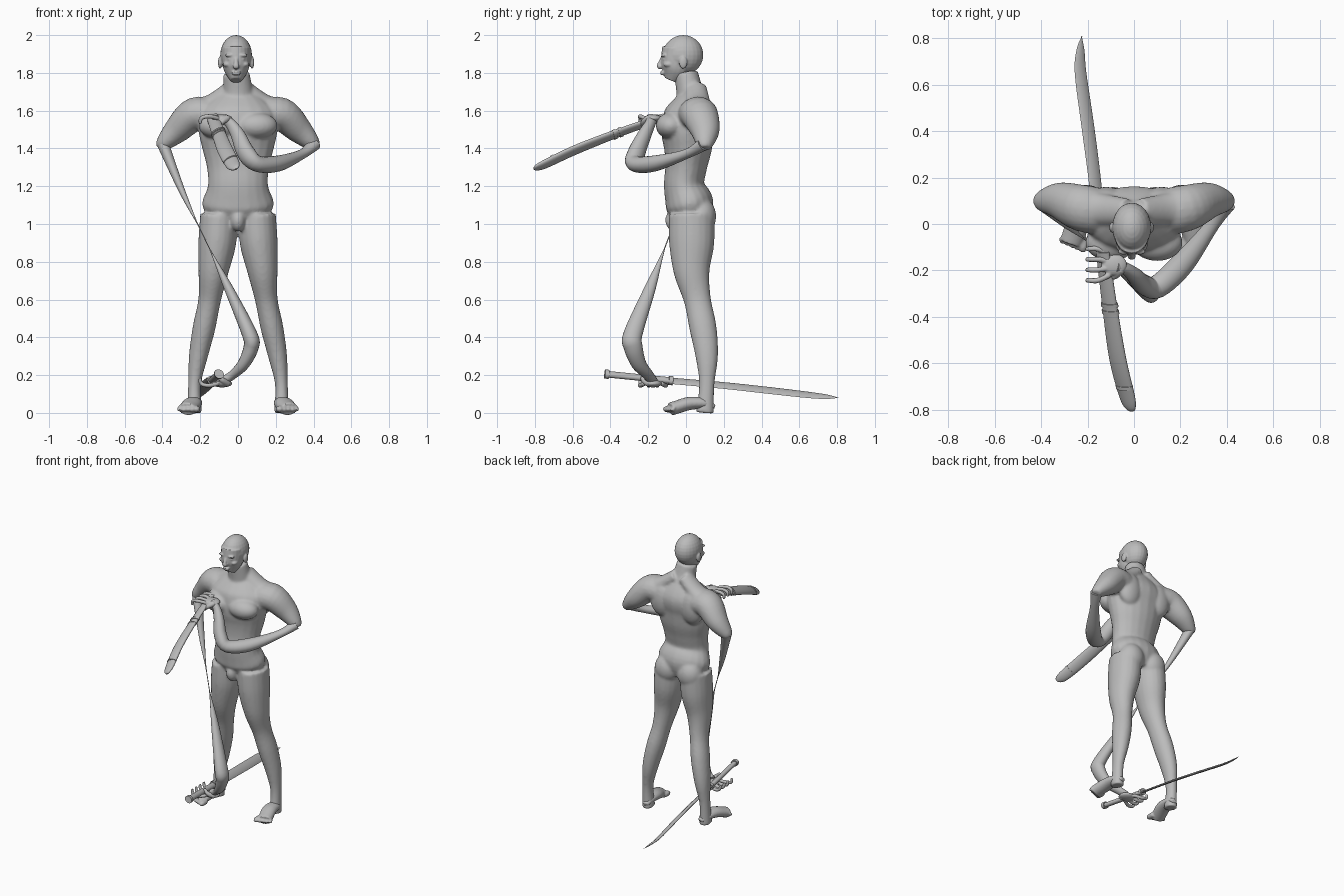
import bpy, bmesh
from math import cos, sin, tau
from mathutils import Vector, Matrix

cube = bpy.data.objects.get("Cube")
if cube:
    bpy.data.objects.remove(cube)

GREY = (.5, .5, .5, 1)
ACROSS, FORWARD = (1, 0, 0), (0, 1, 0)

grey = bpy.data.materials.new("plain_grey")
grey.use_nodes = True
grey.diffuse_color = GREY
grey.node_tree.nodes["Principled BSDF"].inputs["Base Color"].default_value = GREY


def spline(before, start, end, after, t):
    """Cubic from start to end whose slopes follow the neighbouring values."""
    leave, arrive, gap = (end - before) / 2, (after - start) / 2, end - start
    bend = 3 * gap - 2 * leave - arrive
    twist = leave + arrive - 2 * gap
    return start + t * (leave + t * (bend + t * twist))


def tube(bm, points, widths, flat=1, side=ACROSS, sides=20, steps=5):
    """Closed smooth tube; widths run along side, and flat scales the other radius."""
    sections = [(*point, width) for point, width in zip(points, widths)]
    rows, last = [], len(sections) - 1
    for i in range(last):
        group = [sections[min(max(i + k, 0), last)] for k in (-1, 0, 1, 2)]
        for step in range(steps):
            rows.append([spline(*values, step / steps) for values in zip(*group)])
    rows.append(sections[-1])
    centres = [Vector(row[:3]) for row in rows]
    rings = []
    for i, centre in enumerate(centres):
        ahead = centres[min(i + 1, len(centres) - 1)]
        behind = centres[max(i - 1, 0)]
        along = (ahead - behind).normalized()
        u = Vector(side)
        u = (u - along * u.dot(along)).normalized()
        v = along.cross(u) * flat
        radius = max(rows[i][3], .003)
        angles = [tau * k / sides for k in range(sides)]
        rings.append([bm.verts.new(centre + radius * (u * cos(a) + v * sin(a))) for a in angles])
    for lower, upper in zip(rings, rings[1:]):
        for k in range(sides):
            n = (k + 1) % sides
            bm.faces.new((lower[k], lower[n], upper[n], upper[k]))
    bm.faces.new(reversed(rings[0]))
    bm.faces.new(rings[-1])


def blob(bm, centre, radii):
    bmesh.ops.create_uvsphere(bm, u_segments=24, v_segments=14, radius=1,
                              matrix=Matrix.Translation(centre) @ Matrix.Diagonal((*radii, 1)))


def finish(bm, name, voxel=0, relax=3):
    """Turn the mesh into an object, fusing its pieces when a voxel size is given."""
    bmesh.ops.recalc_face_normals(bm, faces=bm.faces)
    mesh = bpy.data.meshes.new(name)
    bm.to_mesh(mesh)
    bm.free()
    mesh.materials.append(grey)
    obj = bpy.data.objects.new(name, mesh)
    bpy.context.collection.objects.link(obj)
    bpy.ops.object.select_all(action='DESELECT')
    obj.select_set(True)
    bpy.context.view_layer.objects.active = obj
    bpy.ops.object.shade_smooth_by_angle(angle=.8)
    if voxel:
        fuse = obj.modifiers.new("fuse", 'REMESH')
        fuse.mode = 'VOXEL'
        fuse.voxel_size = voxel
        fuse.use_smooth_shade = True
        soften = obj.modifiers.new("soften", 'SMOOTH')
        soften.factor = .5
        soften.iterations = relax


# Trunk and neck
bm = bmesh.new()
lean = (.03, .02, -.01, 0, .01, .01, .03, .04)
girth = (.13, .19, .16, .165, .19, .21, .2, .09)
tube(bm, [(0, y, 1 + i / 10) for i, y in enumerate(lean)], girth, .67)
tube(bm, [(0, .04, 1.6), (0, .02, 1.7), (-.01, 0, 1.8)], (.1, .08, .07), .9)
blob(bm, (0, -.06, 1.02), (.04, .05, .06))

# Legs, muscles and upper arms on both sides, fused with the trunk
for s in (-1, 1):
    leg_x = (.1, .11, .13, .15, .18, .21, .23, .23)
    leg_y = (.03, .03, .03, .06, .09, .11, .11, .1)
    leg = [(s * x, y, 1.05 * (1 - i / 7)) for i, (x, y) in enumerate(zip(leg_x, leg_y))]
    tube(bm, leg, (.1, .1, .08, .06, .06, .05, .034, .04), 1.2)
    blob(bm, (s * .09, .08, 1.04), (.09, .08, .1))    # buttock
    blob(bm, (s * .1, -.08, 1.52), (.11, .08, .07))   # chest muscle
    blob(bm, (s * .12, .1, 1.54), (.09, .06, .12))    # shoulder blade
    tube(bm, [(s * .03, .05, 1.72), (s * .13, .06, 1.64), (s * .22, .07, 1.6)],
         (.06, .07, .08), .75, FORWARD)
    tube(bm, [(s * .13, .05, 1.57), (s * .23, .07, 1.58), (s * .32, .1, 1.5),
              (s * .39, .1, 1.43), (s * .41, .1, 1.4)],
         (.1, .1, .08, .05, .03), .9, FORWARD)
finish(bm, "body", .009, 6)

# Feet with splayed toes
for s, label in ((1, "left"), (-1, "right")):
    bm = bmesh.new()
    tube(bm, [(s * .22, .15, .03), (s * .23, .1, .05), (s * .24, .02, .05),
              (s * .26, -.05, .03), (s * .27, -.08, .02)],
         (.02, .04, .05, .05, .05), .7)
    for toe in range(5):
        x, tip, size = .22 + toe / 44, toe / 110 - .12, .02 - toe / 600
        tube(bm, [(s * x, -.06, .02), (s * x, tip + .02, .02), (s * x, tip, .015)],
             (size, size, size / 2), .9)
    finish(bm, label + "_foot", .006)

# Head with jaw, nose, lips, brows, cheeks and ears
bm = bmesh.new()
mid = -.01
blob(bm, (mid, -.015, 1.895), (.084, .107, .105))
tube(bm, [(mid, -.04, 1.93), (mid, -.05, 1.86), (mid, -.06, 1.81), (mid, -.08, 1.76)],
     (.075, .073, .063, .03), 1.15)
tube(bm, [(mid, -.12, 1.89), (mid, -.14, 1.85), (mid, -.14, 1.835), (mid, -.13, 1.825)],
     (.01, .012, .018, .012), .8)
for z in (1.805, 1.794):
    blob(bm, (mid, -.125, z), (.026, .012, .006))
for s in (-1, 1):
    blob(bm, (mid + s * .033, -.118, 1.893), (.028, .014, .009))
    blob(bm, (mid + s * .032, -.113, 1.873), (.014, .012, .008))
    blob(bm, (mid + s * .047, -.09, 1.845), (.022, .03, .016))
    blob(bm, (mid + s * .085, -.015, 1.855), (.011, .022, .033))
finish(bm, "head", .005, 2)

# Right forearm, drawn out to a thread between elbow and wrist
bm = bmesh.new()
tube(bm, [(-.4, .1, 1.43), (-.29, 0, 1.16), (-.175, -.095, .92), (-.05, -.19, .66),
          (.06, -.28, .42), (.07, -.28, .35), (.03, -.25, .26), (-.03, -.2, .2), (-.08, -.18, .17)],
     (.04, .02, 0, .03, .05, .05, .04, .03, .03), .8, FORWARD)
finish(bm, "right_forearm")

# Left forearm, crossing the chest and rising to the hand
bm = bmesh.new()
tube(bm, [(.4, .09, 1.42), (.34, 0, 1.37), (.21, -.17, 1.32), (.1, -.27, 1.32),
          (.04, -.26, 1.38), (0, -.22, 1.47), (-.04, -.19, 1.53), (-.08, -.18, 1.56)],
     (.04, .03, .05, .05, .05, .04, .03, .03), .85, (.75, -.65, 0))
finish(bm, "left_forearm")


def hand(name, palm, up):
    """Gripping hand; up is +1 with the palm over the grip, -1 with it below."""
    bm = bmesh.new()
    palm = Vector(palm)
    blob(bm, palm, (.055, .047, .02))

    def digit(offsets, widths):
        tube(bm, [palm + Vector((x, y, z * up)) for x, y, z in offsets],
             widths, side=FORWARD, sides=10)

    for finger in range(4):
        root = (finger - 1.5) * .03
        fan = root * 1.5
        digit([(-.02, root, 0), (-.07, fan, .01), (-.11, fan, 0), (-.115, fan, -.03)],
              (.012, .012, .011, .009))
    digit([(.03, -.02, 0), (0, -.05, -.02), (-.03, -.05, -.05)], (.02, .015, .01))
    finish(bm, name, .005, 2)


hand("left_hand", (-.085, -.175, 1.56), 1)
hand("right_hand", (-.085, -.175, .155), -1)

# Sword: blade, grip and end fittings
tilt = (.83, 0, -.55)
bm = bmesh.new()
tube(bm, [(-.14, -.08, .17), (-.17, .2, .145), (-.2, .43, .12), (-.23, .65, .095),
          (-.23, .75, .085), (-.225, .808, .08)],
     (.03, .032, .033, .03, .02, 0), .24, tilt, sides=8)
finish(bm, "sword_blade")
bm = bmesh.new()
pommel, guard = Vector((-.1, -.43, .206)), Vector((-.14, -.07, .17))
tube(bm, (pommel, guard), (.02, .02), .8, tilt)
for end, other in ((pommel, guard), (guard, pommel)):
    tube(bm, (end, end.lerp(other, .06)), (.027, .027), .85, tilt)
finish(bm, "sword_grip")

# Scabbard with its raised collars
tilt = (.85, 0, .5)
bm = bmesh.new()
tube(bm, [(-.135, -.12, 1.565), (-.105, -.35, 1.485), (-.07, -.58, 1.395), (-.03, -.74, 1.32),
          (-.015, -.79, 1.3), (-.01, -.805, 1.29)],
     (.032, .036, .041, .038, .026, .01), .45, tilt)
finish(bm, "scabbard")
bm = bmesh.new()
along = Vector((.002, -.015, -.006))
for centre in ((-.106, -.34, 1.489), (-.102, -.37, 1.477), (-.042, -.695, 1.343)):
    start = Vector(centre)
    tube(bm, (start, start + along), (.041, .041), .5, tilt)
finish(bm, "scabbard_collars")
